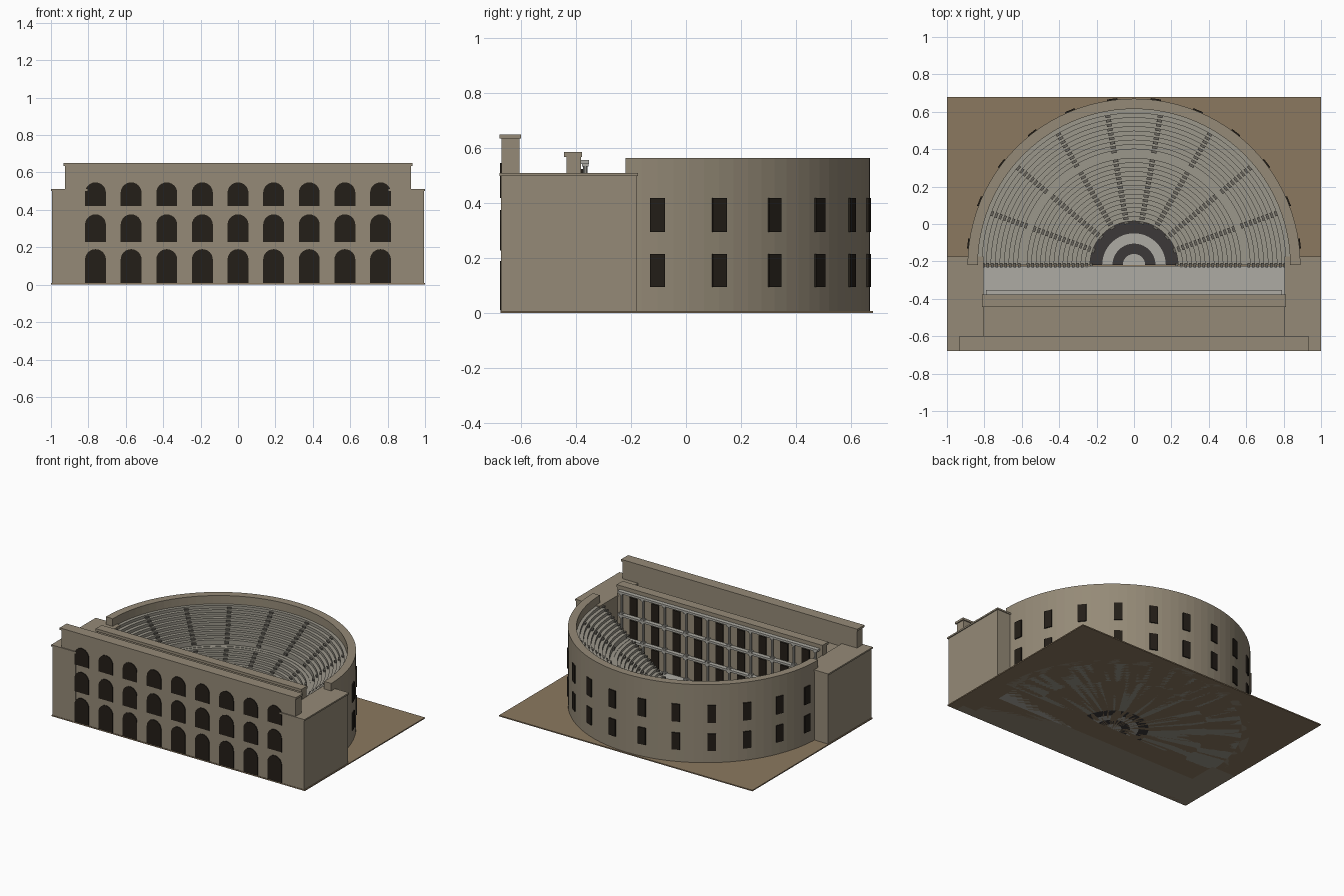
import bpy, bmesh, math
from math import pi, sin, cos, radians
from mathutils import Matrix, Vector

if "Cube" in bpy.data.objects:
    bpy.data.objects.remove(bpy.data.objects["Cube"])

CY = -0.22      # centre of the seating curve


def material(name, rgb):
    m = bpy.data.materials.new(name)
    m.diffuse_color = (*rgb, 1)
    m.use_nodes = True
    m.node_tree.nodes["Principled BSDF"].inputs["Base Color"].default_value = m.diffuse_color
    return m


STONE = material("stone", (0.30, 0.255, 0.185))
SEAT = material("seat_stone", (0.33, 0.31, 0.26))
PALE = material("pale_marble", (0.42, 0.41, 0.37))
STEP = material("stair_stone", (0.14, 0.13, 0.11))
DARK = material("opening_dark", (0.017, 0.013, 0.009))
PAVE = material("dark_paving", (0.045, 0.04, 0.04))
EARTH = material("earth", (0.26, 0.19, 0.115))


def finish(name, bm, mat):
    bmesh.ops.recalc_face_normals(bm, faces=bm.faces[:])
    me = bpy.data.meshes.new(name)
    bm.to_mesh(me)
    bm.free()
    me.materials.append(mat)
    ob = bpy.data.objects.new(name, me)
    bpy.context.collection.objects.link(ob)
    return ob


def add_box(bm, x0, x1, y0, y1, z0, z1, xf=Matrix()):
    mid = Vector(((x0 + x1) / 2, (y0 + y1) / 2, (z0 + z1) / 2))
    m = xf @ Matrix.Translation(mid) @ Matrix.Diagonal((x1 - x0, y1 - y0, z1 - z0, 1))
    bmesh.ops.create_cube(bm, size=1, matrix=m)


def boxes(name, mat, *items):
    bm = bmesh.new()
    for b in items:
        add_box(bm, *b)
    return finish(name, bm, mat)


def half_ring(name, mat, profile, n=64):
    """Sweep a closed (radius, z) profile through the half circle."""
    bm = bmesh.new()
    rows = []
    for i in range(n + 1):
        a = pi * i / n
        rows.append([bm.verts.new((r * cos(a), CY + r * sin(a), z)) for r, z in profile])
    k = len(profile)
    for a, b in zip(rows, rows[1:]):
        for j in range(k):
            bm.faces.new((a[j], a[(j + 1) % k], b[(j + 1) % k], b[j]))
    bm.faces.new(rows[0])
    bm.faces.new(rows[-1])
    return finish(name, bm, mat)


def rect(r0, r1, z0, z1):
    return [(r0, z0), (r1, z0), (r1, z1), (r0, z1)]


def radial(deg):
    return Matrix.Translation((0, CY, 0)) @ Matrix.Rotation(radians(deg), 4, 'Z')


# ground
boxes("ground", EARTH, (-1, 1, -0.675, 0.68, 0, 0.008))

# outer curved wall and its windows
half_ring("outer_wall", STONE, rect(0.835, 0.89, 0, 0.565), 48)
bm = bmesh.new()
for k in range(12):
    for z0, z1 in ((0.095, 0.215), (0.295, 0.42)):
        add_box(bm, 0.875, 0.897, -0.0275, 0.0275, z0, z1, radial(7.5 + 15 * k))
finish("wall_windows", bm, DARK)


# two tiers of stepped seats with radial stairs
def tier(name, r0, r1, z0, rows, rise):
    d = (r1 - r0) / rows
    prof = [(r0, 0)]
    for i in range(rows):
        z = z0 + rise * (i + 1)
        prof += [(r0 + d * i, z), (r0 + d * (i + 1), z)]
    prof.append((r1, 0))
    half_ring(name + "_seats", SEAT, prof)
    bm = bmesh.new()
    for k in range(10):
        lo, hi = (0 if k == 0 else -0.014), (0 if k == 9 else 0.014)
        lo, hi = (-0.012, 0.012) if k in (0, 9) else (lo, hi)
        for i in range(rows):
            r, z = r0 + d * i, z0 + rise * i
            add_box(bm, r - d * 0.5, r + 0.001, lo, hi, z - 0.003, z + rise / 2, radial(20 * k))
    finish(name + "_stairs", bm, STEP)


tier("lower", 0.235, 0.595, 0.035, 15, 0.0185)
half_ring("walkway", SEAT, rect(0.595, 0.62, 0, 0.315))
tier("upper", 0.62, 0.836, 0.33, 9, 0.0195)

# orchestra floor in alternating half rings
for i, (r0, r1, m) in enumerate(((0.17, 0.235, PAVE), (0.115, 0.17, PALE),
                                 (0.06, 0.115, PAVE), (0.001, 0.06, PALE))):
    half_ring("orchestra_ring_%d" % (i + 1), m, rect(r0, r1, 0, 0.022 - 0.002 * i), 40)

# stage platform
boxes("stage", PALE, (-0.81, 0.81, -0.39, -0.225, 0, 0.06))

# stage building, rear wall and side towers
boxes("stage_house", STONE, (-0.82, 0.82, -0.67, -0.43, 0, 0.49))
boxes("rear_wall", STONE, (-0.925, 0.925, -0.672, -0.607, 0, 0.637))
boxes("rear_cornice", STONE, (-0.933, 0.933, -0.679, -0.6, 0.635, 0.65))
for side, s in (("left", -1), ("right", 1)):
    a, b = sorted((s * 0.81, s * 0.994))
    boxes(side + "_tower", STONE, (a, b, -0.673, -0.18, 0, 0.502))
    a, b = sorted((s * 0.805, s * 1.0))
    boxes(side + "_tower_cornice", STONE, (a, b, -0.679, -0.175, 0.5, 0.511))

# arched openings on the front
bm = bmesh.new()
W = 0.056
for c in range(9):
    x = (c - 4) * 0.1905
    for z0, z1 in ((0.01, 0.19), (0.228, 0.376), (0.42, 0.547)):
        pts = [(x - W, z0), (x + W, z0)]
        pts += [(x + W * cos(pi * i / 12), z1 - W + W * sin(pi * i / 12)) for i in range(13)]
        f = bm.faces.new([bm.verts.new((px, -0.66, pz)) for px, pz in pts])
        out = bmesh.ops.extrude_face_region(bm, geom=[f])["geom"]
        bmesh.ops.translate(bm, vec=(0, -0.017, 0),
                            verts=[g for g in out if isinstance(g, bmesh.types.BMVert)])
finish("front_arches", bm, DARK)

# decorated wall behind the stage
boxes("scene_wall", STONE, (-0.81, 0.81, -0.435, -0.382, 0, 0.57),
      (-0.812, 0.812, -0.445, -0.378, 0.568, 0.587))
levels = [(0.06, 0.215), (0.23, 0.38), (0.395, 0.543)]
bm, col = bmesh.new(), bmesh.new()
ent = []
for z0, z1 in levels:
    ent.append((-0.79, 0.79, -0.384, -0.353, z1, z1 + 0.015))
    for c in range(9):
        x = (c - 4) * 0.17
        add_box(bm, x - 0.03, x + 0.03, -0.39, -0.375, z0 + 0.005, z1 - 0.018)
    for c in range(10):
        x = (c - 4.5) * 0.17
        bmesh.ops.create_cone(col, cap_ends=True, segments=10, radius1=0.009, radius2=0.0075,
                              depth=z1 - z0, matrix=Matrix.Translation((x, -0.367, (z0 + z1) / 2)))
        add_box(col, x - 0.012, x + 0.012, -0.379, -0.355, z0, z0 + 0.01)
        add_box(col, x - 0.012, x + 0.012, -0.379, -0.355, z1 - 0.01, z1)
finish("scene_doorways", bm, DARK)
finish("scene_columns", col, PALE)
boxes("scene_entablatures", PALE, *ent)
